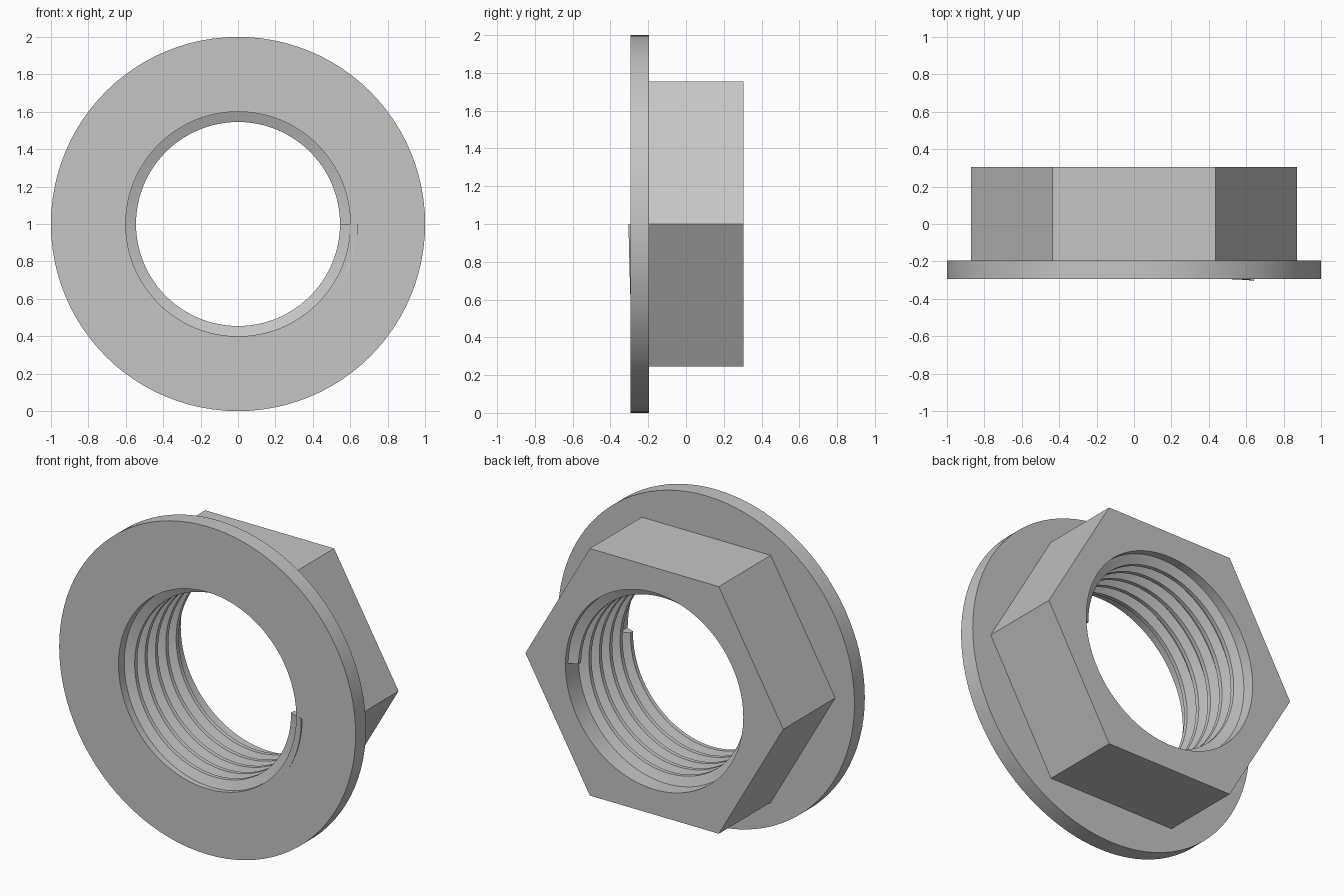
import bpy
import bmesh
from math import cos, sin, pi, radians

if "Cube" in bpy.data.objects:
    bpy.data.objects.remove(bpy.data.objects["Cube"], do_unlink=True)

SEGMENTS = 96          # divisible by six so the hexagon corners are exact
HOLE = 0.60            # bore radius
CENTRE_Z = 1.0         # height of the bore axis

steel = bpy.data.materials.new("steel_grey")
steel.use_nodes = True
GREY = (0.56, 0.56, 0.56, 1.0)
steel.diffuse_color = GREY
steel.node_tree.nodes["Principled BSDF"].inputs["Base Color"].default_value = GREY


def polar(radius, angle, y):
    """Point around the bore axis, which runs along y."""
    return (radius * cos(angle), y, CENTRE_Z + radius * sin(angle))


def finish(name, bm):
    bmesh.ops.recalc_face_normals(bm, faces=bm.faces)
    mesh = bpy.data.meshes.new(name)
    bm.to_mesh(mesh)
    bm.free()
    mesh.materials.append(steel)
    obj = bpy.data.objects.new(name, mesh)
    bpy.context.collection.objects.link(obj)
    bpy.ops.object.select_all(action='DESELECT')
    obj.select_set(True)
    bpy.context.view_layer.objects.active = obj
    bpy.ops.object.shade_smooth_by_angle(angle=radians(30))
    return obj


def sweep(name, sections, closed):
    """Skin a row of matching cross-sections, capping the ends if open."""
    bm = bmesh.new()
    rings = [[bm.verts.new(p) for p in section] for section in sections]
    pairs = list(zip(rings, rings[1:]))
    if closed:
        pairs.append((rings[-1], rings[0]))
    for a, b in pairs:
        for i in range(len(a)):
            j = (i + 1) % len(a)
            bm.faces.new((a[i], a[j], b[j], b[i]))
    if not closed:
        bm.faces.new(rings[0])
        bm.faces.new(rings[-1])
    return finish(name, bm)


def bored_plate(name, outline, front, back):
    """Plate with a round bore and an outer edge given by outline(angle)."""
    sections = []
    for i in range(SEGMENTS):
        a = 2 * pi * i / SEGMENTS
        sections.append([polar(HOLE, a, front), polar(outline(a), a, front),
                         polar(outline(a), a, back), polar(HOLE, a, back)])
    return sweep(name, sections, closed=True)


def circle(angle):
    return 1.0


def hexagon(angle):
    # corners lie on the x axis, flats at top and bottom
    return 0.87 * cos(pi / 6) / cos(angle % (pi / 3) - pi / 6)


bored_plate("flange", circle, -0.295, -0.195)
bored_plate("hex_body", hexagon, -0.195, 0.305)

# Helical thread: tapered ridge, crest inside the bore, root sunk in the body
PITCH, TURNS, START = 0.10, 5, -0.255
profile = [(0.64, -0.05), (0.545, -0.0125), (0.545, 0.0125), (0.64, 0.05)]
thread = []
for i in range(TURNS * SEGMENTS + 1):
    turn = i / SEGMENTS
    thread.append([polar(r, -2 * pi * turn, START + PITCH * turn + dy)
                   for r, dy in profile])
sweep("thread", thread, closed=False)
